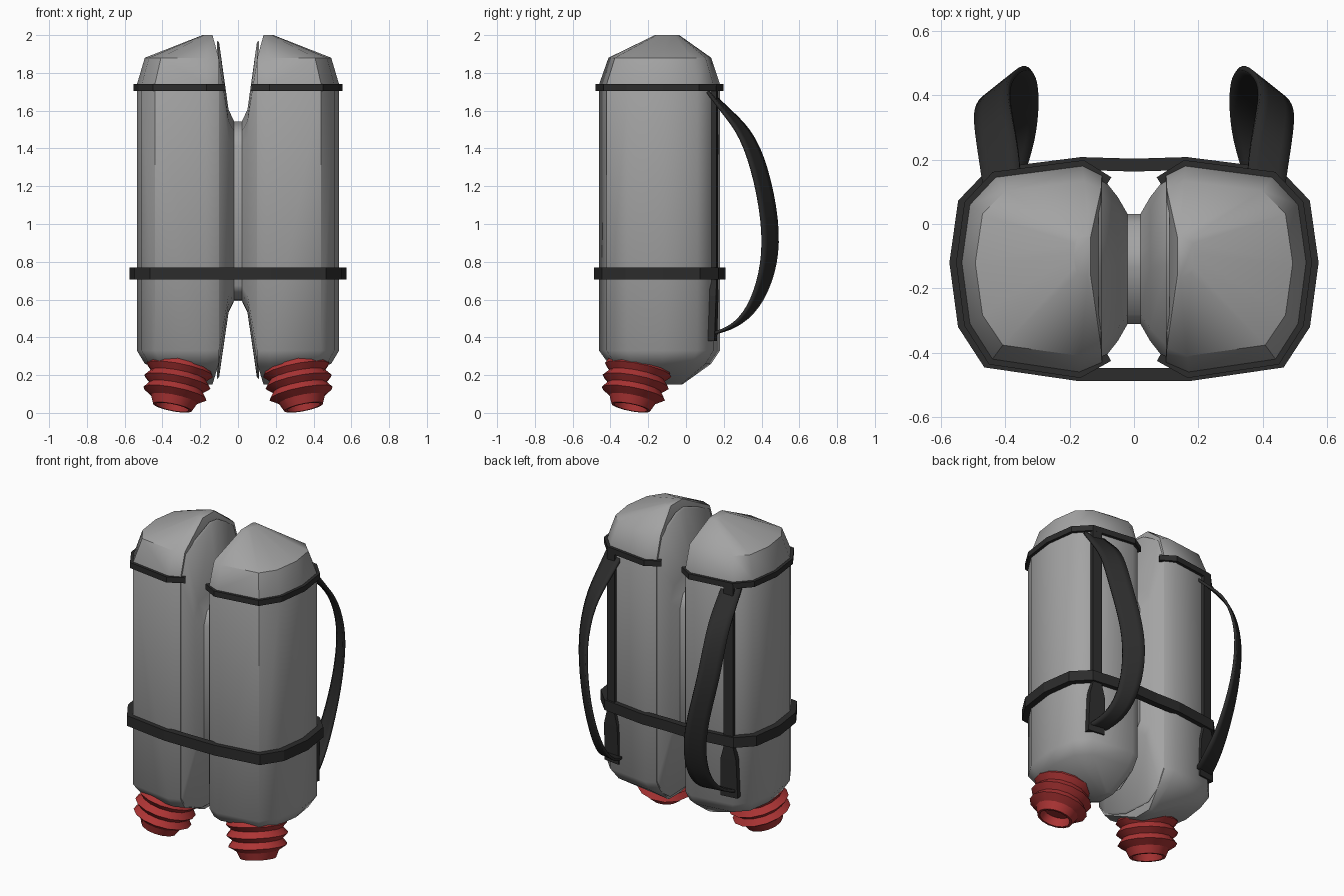
import bpy, bmesh, math
from mathutils import Vector

if "Cube" in bpy.data.objects:
    bpy.data.objects.remove(bpy.data.objects["Cube"])


def material(name, rgb):
    mat = bpy.data.materials.new(name)
    mat.use_nodes = True
    mat.diffuse_color = (*rgb, 1)
    mat.node_tree.nodes["Principled BSDF"].inputs["Base Color"].default_value = (*rgb, 1)
    return mat


GREY = material("tank grey", (0.37, 0.37, 0.37))
BLACK = material("strap black", (0.025, 0.025, 0.025))
RED = material("nozzle red", (0.42, 0.035, 0.035))


def finish(name, bm, mat, angle=None):
    """Turn a bmesh into an object mirrored across x = 0."""
    bmesh.ops.recalc_face_normals(bm, faces=bm.faces)
    mesh = bpy.data.meshes.new(name)
    bm.to_mesh(mesh)
    bm.free()
    mesh.materials.append(mat)
    obj = bpy.data.objects.new(name, mesh)
    bpy.context.collection.objects.link(obj)
    if angle:
        bpy.ops.object.select_all(action='DESELECT')
        obj.select_set(True)
        bpy.context.view_layer.objects.active = obj
        bpy.ops.object.shade_smooth_by_angle(angle=math.radians(angle))
    obj.modifiers.new("Mirror", 'MIRROR')
    return obj


def loft(name, rings, mat, angle=None, caps=(True, True)):
    """Skin closed rings that all have the same number of points."""
    bm = bmesh.new()
    rows = [[bm.verts.new(p) for p in ring] for ring in rings]
    for a, b in zip(rows, rows[1:]):
        for i in range(len(a)):
            j = (i + 1) % len(a)
            bm.faces.new((a[i], a[j], b[j], b[i]))
    for row, cap in zip((rows[0], rows[-1]), caps):
        if cap:
            bm.faces.new(row)
    return finish(name, bm, mat, angle)


def offset(path, d):
    """Push an open 2D path outward by d."""
    out = []
    for i, p in enumerate(path):
        sides = []
        for a, b in zip(path[max(i - 1, 0):i + 1], path[max(i, 1) if i == 0 else i:i + 2]):
            sides.append(b - a)
        near = [path[k + 1] - path[k] for k in (i - 1, i) if 0 <= k < len(path) - 1]
        normals = [Vector((s.y, -s.x)).normalized() for s in near]
        n = sum(normals, Vector((0, 0))).normalized()
        out.append(p + n * d / n.dot(normals[0]))
    return out


def belt(name, path, inner, outer, low, high, caps):
    """Rectangular strap that follows a horizontal path."""
    path = [Vector(p) for p in path]
    rings = [[(a.x, a.y, low), (b.x, b.y, low), (b.x, b.y, high), (a.x, a.y, high)]
             for a, b in zip(offset(path, inner), offset(path, outer))]
    return loft(name, rings, BLACK, caps=caps)


def band(name, rows, thickness, levels):
    """Flat ribbon from rows of centre, half width and sideways slant."""
    bm = bmesh.new()
    pairs = []
    for x, y, z, half, slant in rows:
        w = Vector((1, slant, 0)).normalized() * half
        c = Vector((x, y, z))
        pairs.append((bm.verts.new(c - w), bm.verts.new(c + w)))
    for (a, b), (c, d) in zip(pairs, pairs[1:]):
        bm.faces.new((a, b, d, c))
    obj = finish(name, bm, BLACK, 40 if levels else None)
    if levels:
        sub = obj.modifiers.new("Smooth", 'SUBSURF')
        sub.levels = sub.render_levels = levels
        sub.boundary_smooth = 'PRESERVE_CORNERS'
    solid = obj.modifiers.new("Thickness", 'SOLIDIFY')
    solid.thickness = thickness
    solid.offset = 0


# Tanks: one cross-section, narrowed towards off-centre peaks at both ends
outline = [(.10, -.43), (.17, -.46), (.44, -.42), (.51, -.31), (.535, -.12),
           (.51, .06), (.43, .145), (.16, .18), (.10, .15)]


def section(z, sx=1.0, sy=1.0, cx=.12, cy=-.13):
    return [(cx + (x - cx) * sx, cy + (y - cy) * sy, z) for x, y in outline]


loft("tanks", [section(.15, .12, .2, .14, -.07), section(.26, .9, .85), section(.33),
               section(1.74), section(1.88, .9, .85), section(2.0, .12, .2, .14, -.09)],
     GREY, 45)

# Bridge: the inner tank profile shrinking to a waist at the middle
profile = [(.15, 1.72), (.10, 1.87), (-.05, 1.96), (-.13, 1.97), (-.38, 1.87), (-.43, 1.72),
           (-.43, .33), (-.38, .26), (-.2, .19), (0, .18), (.1, .25), (.15, .33)]


def waist(x, sy, sz):
    return [(x, -.14 + (y + .14) * sy, 1.06 + (z - 1.06) * sz) for y, z in profile]


loft("tank_bridge", [waist(.11, 1, 1), waist(.10, .99, .99), waist(.05, .77, .6),
                     waist(.02, .59, .53), waist(0, .59, .53)], GREY, 50, (True, False))

# Nozzles: ridged bellows tilted forward and outward, with a hollow mouth
axis = Vector((.2, -.2, -1)).normalized()
turn = axis.to_track_quat('Z', 'Y')
start = Vector((.30, -.245, .27))
ridges = [(.15, 0), (.165, .015), (.18, .045), (.15, .075), (.18, .11), (.145, .14),
          (.172, .175), (.125, .205), (.105, .25), (.09, .25), (.08, .2)]
sides = 14
loft("nozzles", [[start + turn @ Vector((r * math.cos(k * math.tau / sides),
                                         r * math.sin(k * math.tau / sides), t))
                  for k in range(sides)] for r, t in ridges], RED, 30)

# Belts around the tanks
belt("upper_belts", [(.08, -.41)] + outline[1:8] + [(.08, .13)],
     -.008, .018, 1.705, 1.74, (True, True))
belt("lower_belt", [(0, -.46)] + [(x * 1.02, y) for x, y in outline[1:8]] + [(0, .175)],
     -.012, .028, .705, .77, (False, False))

# Back straps with a widened lower tab
band("back_straps", [(.41, .148, 1.73, .03, -.13), (.41, .148, .7, .03, -.13),
                     (.41, .148, .62, .05, -.13), (.41, .14, .38, .055, -.13)], .035, 0)

# Shoulder straps twisting along their arc
band("shoulder_straps", [(.41, .12, 1.70, .06, -.1), (.42, .22, 1.59, .065, -.4),
                         (.44, .33, 1.47, .065, -.7), (.445, .41, 1.23, .065, -.8),
                         (.39, .455, .95, .065, -.8), (.36, .435, .74, .065, -.7),
                         (.35, .36, .55, .06, -.5), (.365, .25, .45, .06, -.2),
                         (.40, .14, .42, .055, 0)], .016, 2)
